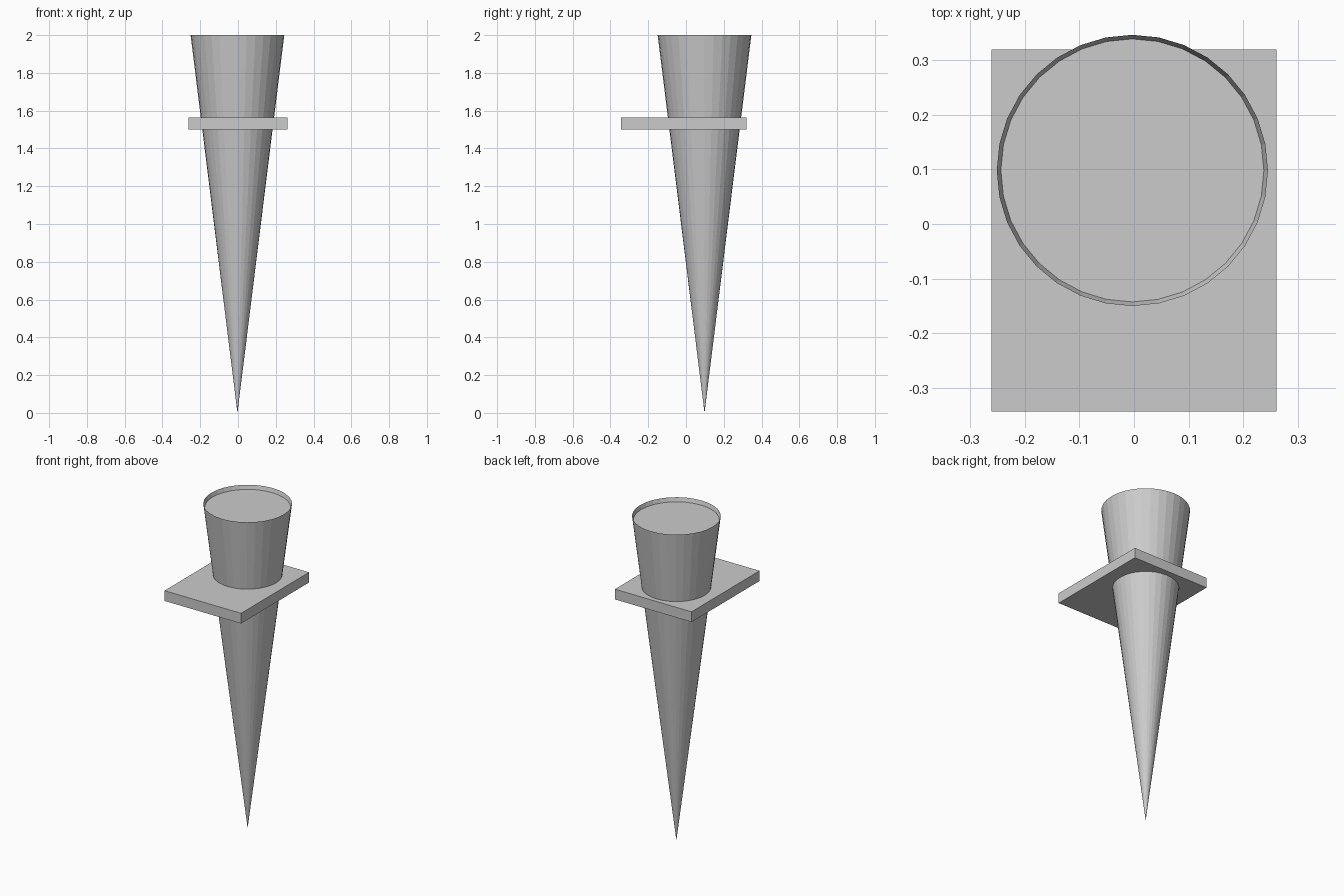
import bpy, bmesh
from mathutils import Matrix, Vector

if "Cube" in bpy.data.objects:
    bpy.data.objects.remove(bpy.data.objects["Cube"])

SIDES = 32
CENTRE = Vector((-0.003, 0.098, 0))


def make_object(name, bm):
    bmesh.ops.recalc_face_normals(bm, faces=bm.faces)
    mesh = bpy.data.meshes.new(name)
    bm.to_mesh(mesh)
    bm.free()
    obj = bpy.data.objects.new(name, mesh)
    bpy.context.collection.objects.link(obj)
    return obj


# Cone standing on its tip, top face inset and sunk to leave a thin rim
bm = bmesh.new()
bmesh.ops.create_cone(bm, cap_ends=True, segments=SIDES, radius1=0, radius2=0.248,
                      depth=2, matrix=Matrix.Translation(CENTRE + Vector((0, 0, 1))))
bmesh.ops.remove_doubles(bm, verts=bm.verts, dist=1e-5)
top = max(bm.faces, key=lambda f: f.calc_center_median().z)
bmesh.ops.inset_region(bm, faces=[top], thickness=0.0075, depth=0)
bmesh.ops.translate(bm, verts=top.verts, vec=(0, 0, -0.025))
make_object("cone", bm)

# Flat rectangular plate the cone passes through
bm = bmesh.new()
bmesh.ops.create_cube(bm, size=1)
bmesh.ops.scale(bm, verts=bm.verts, vec=(0.522, 0.662, 0.063))
bmesh.ops.translate(bm, verts=bm.verts, vec=(0, -0.012, 1.531))
make_object("holder_plate", bm)
